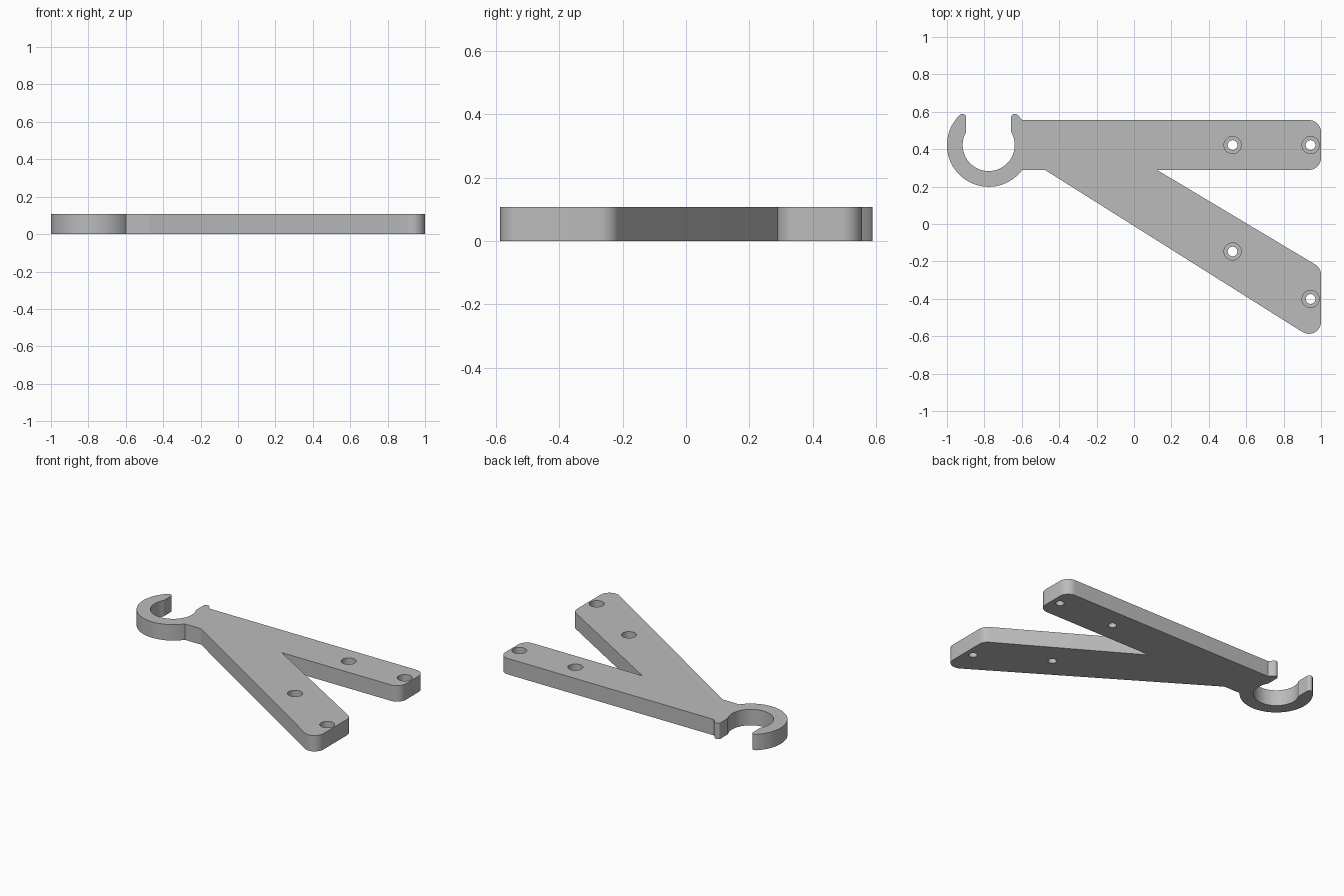
import bpy, bmesh
from math import radians, degrees, acos, asin, atan2, sqrt, cos, sin, pi, tan
from mathutils import Vector

if "Cube" in bpy.data.objects:
    bpy.data.objects.remove(bpy.data.objects["Cube"])

THICK = 0.107
CORNER = 0.065
HOOK = Vector((-0.777, 0.422))
R_OUT, R_IN, SLOT, R_TIP = 0.223, 0.139, 0.12, 0.02
ARM_TOP, ARM_BOTTOM = 0.556, 0.289

grey = bpy.data.materials.new("plain grey")
grey.use_nodes = True
colour = (0.5, 0.5, 0.5, 1)
grey.diffuse_color = colour
grey.node_tree.nodes["Principled BSDF"].inputs["Base Color"].default_value = colour


def arc(centre, r, start, end, steps):
    """Points along an arc, angles in radians."""
    angles = [start + (end - start) * i / steps for i in range(steps + 1)]
    return [centre + Vector((cos(a), sin(a))) * r for a in angles]


def fillet(before, corner, after, r, steps=12):
    """Rounded replacement for a convex corner of an anticlockwise outline."""
    p, c, n = Vector(before), Vector(corner), Vector(after)
    u, v = (p - c).normalized(), (n - c).normalized()
    half = u.angle(v) / 2
    centre = c + (u + v).normalized() * r / sin(half)
    first = c + u * r / tan(half) - centre
    start = atan2(first.y, first.x)
    return arc(centre, r, start, start + pi - 2 * half, steps)


# Two splayed arms
root, crotch = (-0.476, ARM_BOTTOM), (0.123, ARM_BOTTOM)
low, high = (1, -0.64), (1, -0.235)
arm_low, arm_high = (1, ARM_BOTTOM), (1, ARM_TOP)
outline = [Vector(root)]
outline += fillet(root, low, high, CORNER)
outline += fillet(low, high, crotch, CORNER)
outline += [Vector(crotch)]
outline += fillet(crotch, arm_low, arm_high, CORNER)
outline += fillet(arm_low, arm_high, (0, ARM_TOP), CORNER)

# Open hook with rounded tips
tip_x = SLOT + R_TIP
tip_y = sqrt((R_OUT - R_TIP) ** 2 - tip_x ** 2)
tip = atan2(tip_y, tip_x)
mouth = acos(SLOT / R_IN)
join_top = asin((ARM_TOP - HOOK.y) / R_OUT)
join_low = asin((ARM_BOTTOM - HOOK.y) / R_OUT)
outline += arc(HOOK, R_OUT, join_top, tip, 4)
outline += arc(HOOK + Vector((tip_x, tip_y)), R_TIP, tip, pi, 12)[1:]
outline += arc(HOOK, R_IN, mouth, -pi - mouth, 64)
outline += arc(HOOK + Vector((-tip_x, tip_y)), R_TIP, 0, pi - tip, 12)
outline += arc(HOOK, R_OUT, pi - tip, 2 * pi + join_low, 64)[1:]

# Extrude the outline into a flat plate
bm = bmesh.new()
base = bm.faces.new([bm.verts.new((p.x, p.y, 0)) for p in outline])
top = bmesh.ops.extrude_face_region(bm, geom=[base])["geom"]
bmesh.ops.translate(bm, vec=(0, 0, THICK),
                    verts=[g for g in top if isinstance(g, bmesh.types.BMVert)])
bmesh.ops.recalc_face_normals(bm, faces=bm.faces)
mesh = bpy.data.meshes.new("hook_bracket")
bm.to_mesh(mesh)
bm.free()
bracket = bpy.data.objects.new("hook_bracket", mesh)
bpy.context.collection.objects.link(bracket)
mesh.materials.append(grey)

# Screw holes: a through hole and a wider recess for the head
holes = [(0.527, 0.422), (0.944, 0.422), (0.527, -0.147), (0.944, -0.401)]
cutters = []
for x, y in holes:
    for name, r, bottom in (("screw_hole", 0.026, -0.1), ("head_recess", 0.046, THICK / 2)):
        bpy.ops.mesh.primitive_cylinder_add(vertices=32, radius=r, depth=0.4,
                                            location=(x, y, bottom + 0.2))
        cutter = bpy.context.object
        cutter.name = name + "_cutter"
        cutter.hide_render = True
        cutters.append(cutter)
        cut = bracket.modifiers.new(name, 'BOOLEAN')
        cut.operation = 'DIFFERENCE'
        cut.solver = 'EXACT'
        cut.object = cutter

# Apply the cuts, then smooth the rounded walls
bpy.ops.object.select_all(action='DESELECT')
bpy.context.view_layer.objects.active = bracket
bracket.select_set(True)
for modifier in list(bracket.modifiers):
    bpy.ops.object.modifier_apply(modifier=modifier.name)
for cutter in cutters:
    bpy.data.objects.remove(cutter)
bpy.ops.object.shade_smooth_by_angle(angle=radians(25))
